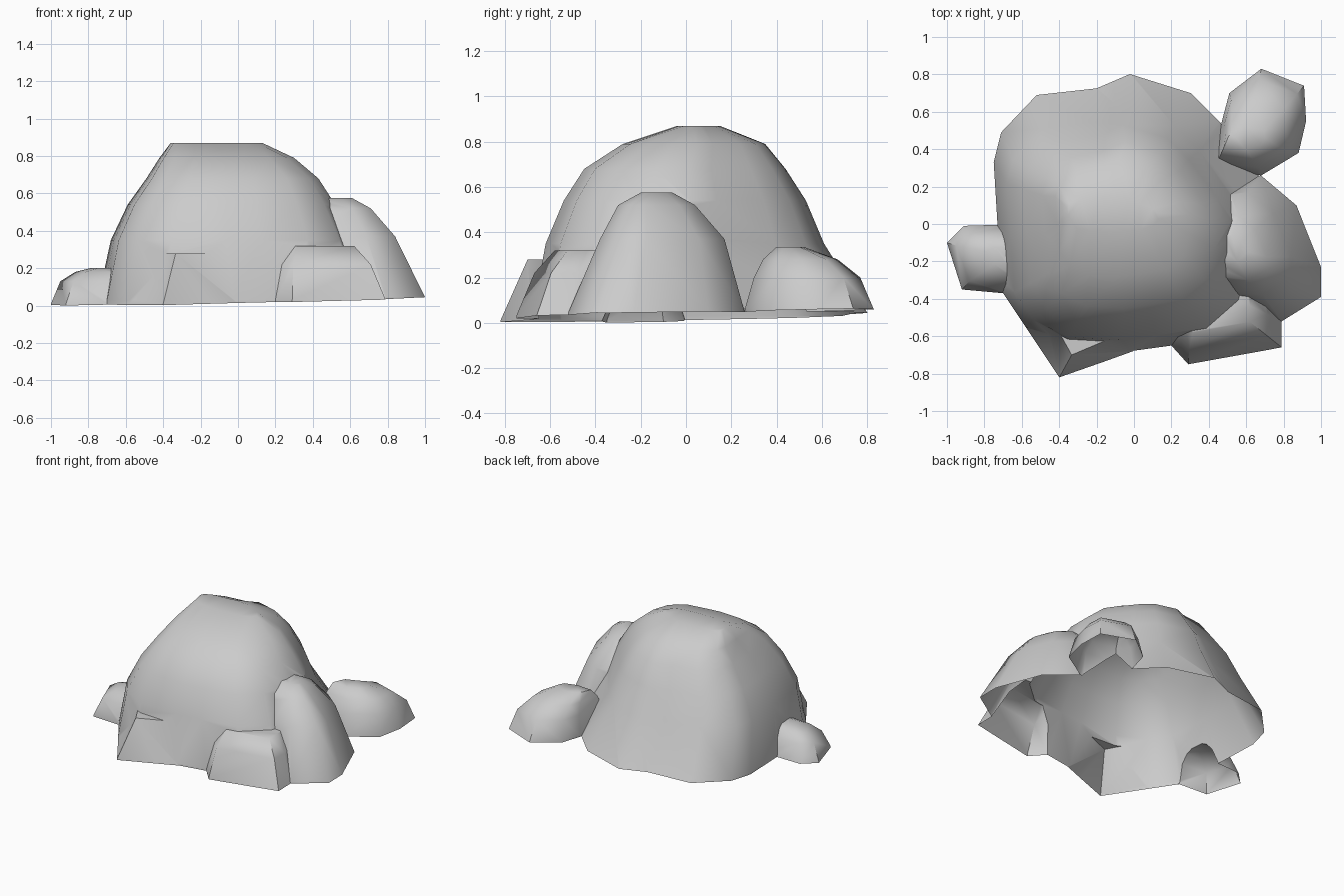
import bpy
import bmesh
from mathutils import Vector

cube = bpy.data.objects.get("Cube")
if cube:
    bpy.data.objects.remove(cube, do_unlink=True)

stone = bpy.data.materials.new("stone grey")
stone.use_nodes = True
stone.diffuse_color = (0.6, 0.6, 0.6, 1)
stone.node_tree.nodes["Principled BSDF"].inputs["Base Color"].default_value = (0.6, 0.6, 0.6, 1)

FLOOR = -0.1


def rock(name, outline, rings):
    """Loft one outline through rings given as (z, x0, x1, y0, y1)."""
    xs, ys = zip(*outline)
    lo_x, lo_y = min(xs), min(ys)
    size_x, size_y = max(xs) - lo_x, max(ys) - lo_y
    bm = bmesh.new()
    loops = []
    for z, x0, x1, y0, y1 in [(FLOOR, *rings[0][1:])] + rings:
        loops.append([bm.verts.new((x0 + (x - lo_x) / size_x * (x1 - x0),
                                    y0 + (y - lo_y) / size_y * (y1 - y0), z))
                      for x, y in outline])
    count = len(outline)
    for low, high in zip(loops, loops[1:]):
        for i in range(count):
            j = (i + 1) % count
            bm.faces.new((low[i], low[j], high[j], high[i]))
    bm.faces.new(loops[0][::-1])
    bm.faces.new(loops[-1])
    bmesh.ops.recalc_face_normals(bm, faces=bm.faces)
    bmesh.ops.triangulate(bm, faces=bm.faces)
    mesh = bpy.data.meshes.new(name)
    bm.to_mesh(mesh)
    bm.free()
    mesh.materials.append(stone)
    obj = bpy.data.objects.new(name, mesh)
    bpy.context.collection.objects.link(obj)
    return obj


# Main boulder
boulder = rock("boulder", [
    (-.70, -.37), (-.58, -.55), (-.36, -.66), (-.02, -.68), (.2, -.65), (.5, -.6),
    (.7, -.42), (.78, -.15), (.78, .1), (.68, .26), (.47, .55), (.31, .71),
    (-.02, .81), (-.2, .73), (-.52, .69), (-.71, .49), (-.75, .33), (-.73, 0)],
    [(.03, -.75, .78, -.68, .81), (.35, -.68, .61, -.62, .61),
     (.54, -.59, .52, -.54, .53), (.68, -.49, .43, -.45, .44),
     (.79, -.42, .3, -.28, .35), (.87, -.36, .13, -.04, .15)])

# Smaller rocks around it
lumps = [
    rock("side_rock",
         [(.3, -.45), (.79, -.52), (1, -.39), (1, -.23), (.87, .1), (.68, .26), (.3, .2)],
         [(.045, .3, 1, -.52, .26), (.37, .33, .84, -.38, .17),
          (.52, .38, .71, -.3, .04), (.575, .42, .61, -.2, -.06)]),
    rock("back_rock",
         [(.42, .3), (.47, .55), (.51, .7), (.68, .83), (.91, .74), (.92, .55),
          (.88, .38), (.68, .26)],
         [(.06, .42, .92, .26, .83), (.2, .44, .88, .3, .77),
          (.28, .46, .81, .34, .67), (.335, .48, .7, .4, .52)]),
    rock("small_rock",
         [(-1, -.1), (-.92, -.35), (-.7, -.37), (-.55, -.2), (-.6, .0), (-.91, -.01)],
         [(.01, -1, -.55, -.37, 0), (.13, -.95, -.55, -.32, -.04),
          (.18, -.87, -.55, -.27, -.08), (.2, -.79, -.55, -.22, -.12)]),
    rock("front_left_rock",
         [(-.7, -.37), (-.4, -.82), (0, -.68), (.02, -.4), (-.5, -.3)],
         [(.01, -.7, .02, -.82, -.3), (.28, -.5, -.1, -.7, -.35)]),
    rock("front_right_rock",
         [(.29, -.75), (.79, -.66), (.79, -.52), (.75, -.3), (.2, -.3), (.2, -.65)],
         [(.03, .2, .79, -.75, -.3), (.22, .22, .71, -.67, -.3),
          (.32, .26, .62, -.58, -.3)]),
]

# Fuse the rocks into a single shell
for lump in lumps:
    lump.hide_render = True
    union = boulder.modifiers.new(lump.name, "BOOLEAN")
    union.operation = "UNION"
    union.solver = "EXACT"
    union.object = lump
evaluated = boulder.evaluated_get(bpy.context.evaluated_depsgraph_get())
fused = bpy.data.meshes.new_from_object(evaluated)

# Trim the underside open along a gently sloping ground plane
bm = bmesh.new()
bm.from_mesh(fused)
bmesh.ops.bisect_plane(bm, geom=bm.verts[:] + bm.edges[:] + bm.faces[:],
                       plane_co=Vector((0, 0, .028)), plane_no=Vector((-.022, -.02, 1)),
                       clear_inner=True)
bmesh.ops.remove_doubles(bm, verts=bm.verts, dist=.004)
bm.to_mesh(fused)
bm.free()

boulder.modifiers.clear()
boulder.data = fused
fused.materials.clear()
fused.materials.append(stone)
for face in fused.polygons:
    face.material_index = 0
for lump in lumps:
    bpy.data.objects.remove(lump, do_unlink=True)

# Soft shading that keeps the hard creases
bpy.ops.object.select_all(action="DESELECT")
boulder.select_set(True)
bpy.context.view_layer.objects.active = boulder
bpy.ops.object.shade_smooth_by_angle(angle=.9)
